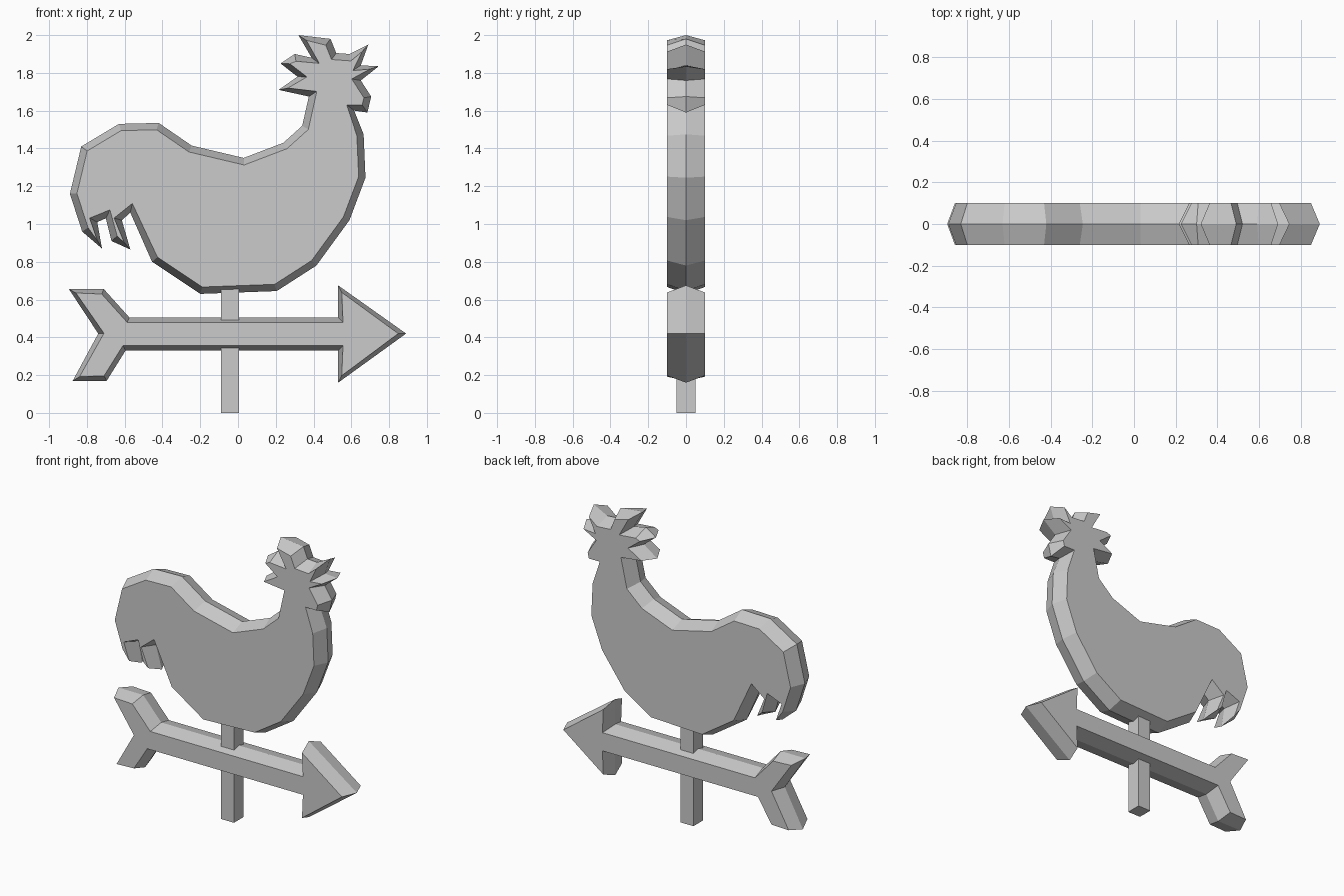
import bpy, bmesh
from mathutils import Vector

if "Cube" in bpy.data.objects:
    bpy.data.objects.remove(bpy.data.objects["Cube"])


def bevelled_plate(name, outline, inset, cap, half=0.1):
    """Flat plate: clockwise outline at y=0, inset outline on both faces."""
    pts = [Vector(p) for p in outline]
    n = len(pts)
    inner = []
    for i, p in enumerate(pts):
        a = (p - pts[i - 1]).normalized()
        b = (pts[(i + 1) % n] - p).normalized()
        na, nb = Vector((a.y, -a.x)), Vector((b.y, -b.x))
        m = (na + nb).normalized()
        inner.append(p + m * min(inset / max(m.dot(na), 0.1), cap))
    bm = bmesh.new()
    rings = [[bm.verts.new((p.x, y, p.y)) for p in ring]
             for ring, y in ((inner, -half), (pts, 0), (inner, half))]
    for r, s in zip(rings, rings[1:]):
        for i in range(n):
            j = (i + 1) % n
            bm.faces.new((r[i], r[j], s[j], s[i]))
    bm.faces.new(rings[0])
    bm.faces.new(rings[2][::-1])
    bmesh.ops.recalc_face_normals(bm, faces=bm.faces)
    mesh = bpy.data.meshes.new(name)
    bm.to_mesh(mesh)
    bm.free()
    obj = bpy.data.objects.new(name, mesh)
    bpy.context.collection.objects.link(obj)
    return obj


# Rooster silhouette
rooster = [
    # tail top and back
    (-.89, 1.16), (-.83, 1.41), (-.63, 1.53), (-.42, 1.535), (-.245, 1.415),
    (.03, 1.35), (.24, 1.43), (.34, 1.52), (.375, 1.675),
    # crest and beak
    (.215, 1.71), (.315, 1.78), (.225, 1.85), (.3, 1.9), (.39, 1.88),
    (.32, 2.0), (.49, 1.98), (.52, 1.905), (.59, 1.9), (.69, 1.95),
    (.65, 1.84), (.745, 1.835), (.65, 1.76), (.705, 1.675),
    # wattle, breast and belly
    (.685, 1.59), (.615, 1.6), (.665, 1.475), (.675, 1.245), (.59, 1.02),
    (.415, .78), (.205, .645), (-.2, .63), (-.455, .8),
    # tail feathers
    (-.57, 1.06), (-.615, 1.02), (-.57, .865), (-.67, .91), (-.7, 1.03),
    (-.745, 1.01), (-.72, .87), (-.825, .96),
]
bevelled_plate("rooster", rooster, 0.036, 0.05)

# Arrow
arrow = [
    (-.895, .655), (-.71, .655), (-.575, .505), (.53, .505), (.53, .675),
    (.89, .42), (.53, .16), (.53, .33), (-.595, .33), (-.695, .17),
    (-.875, .17), (-.74, .42),
]
bevelled_plate("arrow", arrow, 0.026, 0.042)

# Square post
bpy.ops.mesh.primitive_cube_add(size=1, location=(-.043, 0, .35))
post = bpy.context.object
post.name = "post"
post.scale = (.096, .1, .7)
